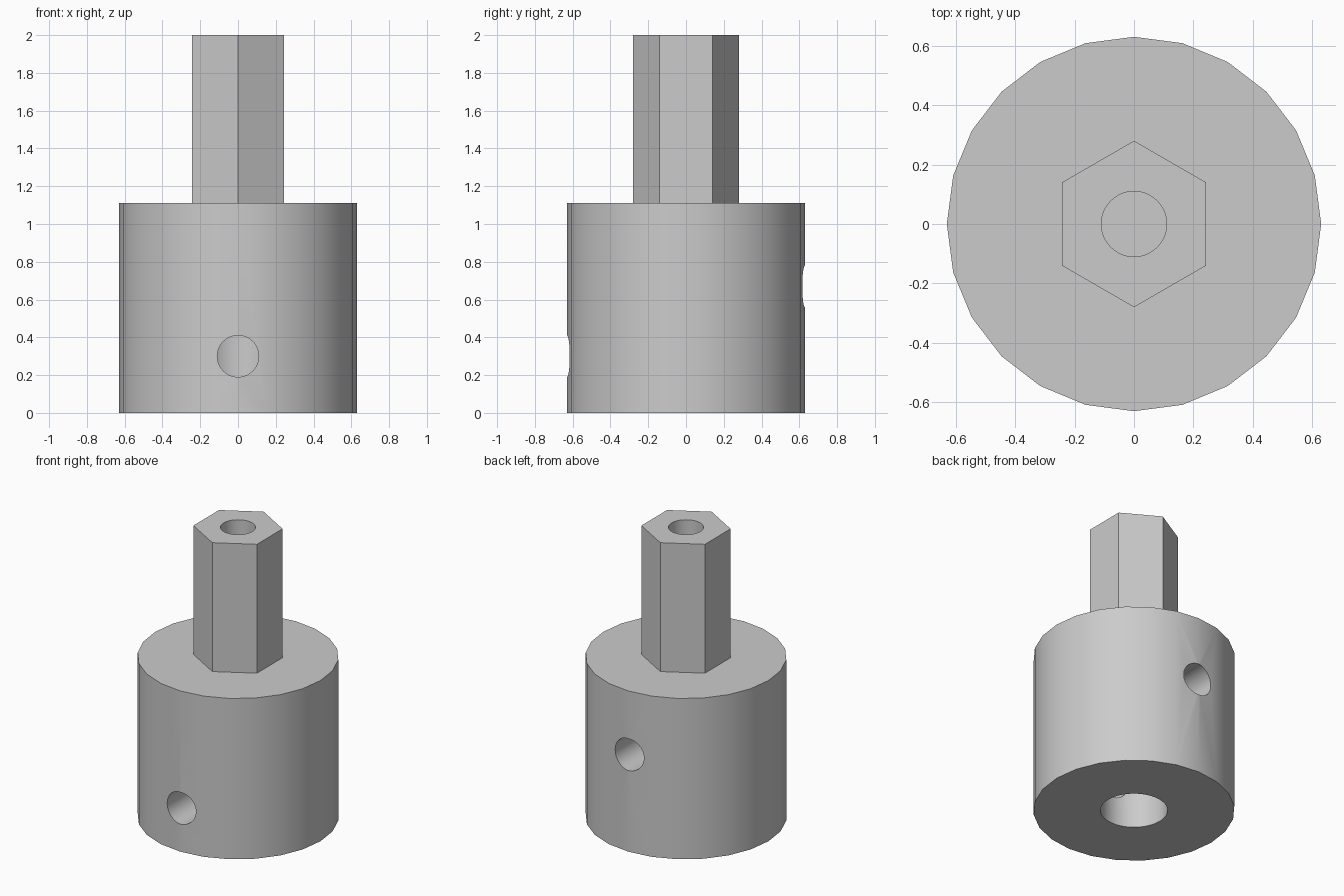
import bpy
import math

if "Cube" in bpy.data.objects:
    bpy.data.objects.remove(bpy.data.objects["Cube"], do_unlink=True)

BODY_R, BODY_H, TOP = 0.63, 1.11, 2.0
HOLE_R, BORE_R = 0.11, 0.21

grey = bpy.data.materials.new("plain grey")
grey.use_nodes = True
colour = (0.6, 0.6, 0.6, 1)
grey.diffuse_color = colour
grey.node_tree.nodes["Principled BSDF"].inputs["Base Color"].default_value = colour


def prism(name, sides, radius, low, high, turn=0.0):
    """Upright prism between two heights."""
    bpy.ops.mesh.primitive_cylinder_add(
        vertices=sides, radius=radius, depth=high - low,
        location=(0, 0, (low + high) / 2), rotation=(0, 0, turn))
    ob = bpy.context.object
    ob.name = name
    ob.data.materials.append(grey)
    return ob


def side_hole(name, side, z):
    """Horizontal drill from the bore axis out through one side."""
    bpy.ops.mesh.primitive_cylinder_add(
        vertices=48, radius=HOLE_R, depth=0.8,
        location=(0, side * 0.4, z), rotation=(math.pi / 2, 0, 0))
    ob = bpy.context.object
    ob.name = name
    ob.data.materials.append(grey)
    return ob


def combine(target, tool, operation):
    mod = target.modifiers.new(tool.name, "BOOLEAN")
    mod.operation = operation
    mod.solver = "EXACT"
    mod.object = tool
    bpy.context.view_layer.objects.active = target
    bpy.ops.object.modifier_apply(modifier=mod.name)
    bpy.data.objects.remove(tool, do_unlink=True)


# Round body with the hexagonal drive shaft on top
adapter = prism("hex_shaft_adapter", 24, BODY_R, 0, BODY_H)
combine(adapter, prism("hex_shaft", 6, 0.28, BODY_H - 0.05, TOP), "UNION")

# Shaft bore below, screw hole in the shaft end, two set screw holes
cutters = [
    prism("shaft_bore", 64, BORE_R, -0.1, 0.89),
    prism("end_screw_hole", 48, HOLE_R, 1.33, TOP + 0.1),
    side_hole("front_set_screw_hole", -1, 0.3),
    side_hole("back_set_screw_hole", 1, 0.67),
]
for cutter in cutters:
    combine(adapter, cutter, "DIFFERENCE")

bpy.ops.object.select_all(action="DESELECT")
adapter.select_set(True)
bpy.context.view_layer.objects.active = adapter
bpy.ops.object.shade_smooth_by_angle(angle=math.radians(30))
